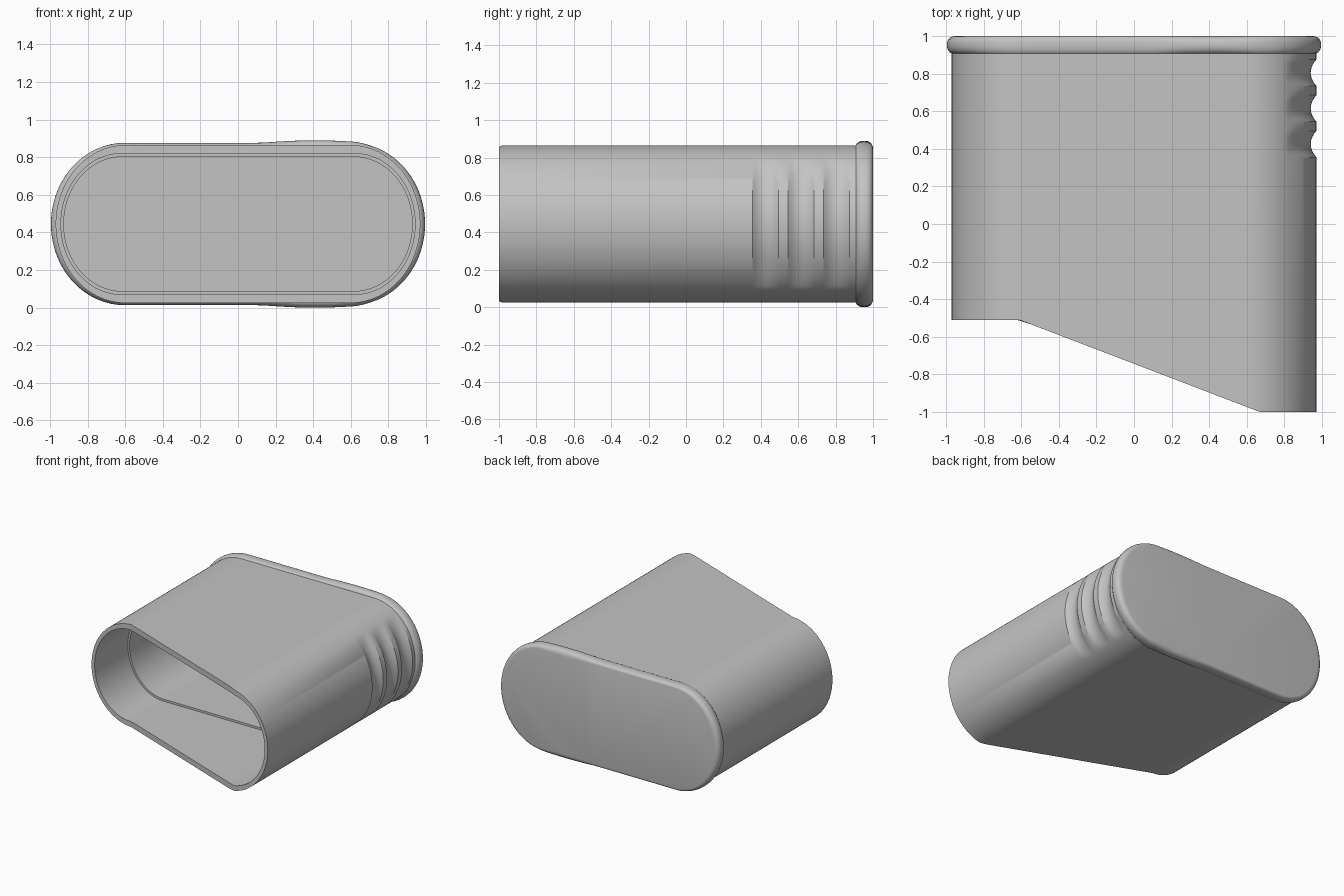
import bpy, bmesh
from math import sin, cos, pi, radians, sqrt

cube = bpy.data.objects.get("Cube")
if cube:
    bpy.data.objects.remove(cube, do_unlink=True)

MID_Z = 0.445          # height of the centre line
QUARTER = 32           # segments per rounded quarter
STRAIGHT = 24          # segments along each flat side

grey = bpy.data.materials.new("light_grey")
grey.use_nodes = True
colour = (0.55, 0.55, 0.55, 1)
grey.diffuse_color = colour
grey.node_tree.nodes["Principled BSDF"].inputs["Base Color"].default_value = colour


def outline(half_x, half_z, round_x):
    """Rounded cross-section as (x, z, normal x, normal z), anticlockwise."""
    flat = half_x - round_x
    points = []
    for side in (1, -1):
        for i in range(2 * QUARTER + 1):
            a = -pi / 2 + pi * i / (2 * QUARTER)
            nx, nz = cos(a) / round_x, sin(a) / half_z
            n = sqrt(nx * nx + nz * nz)
            points.append((side * (flat + round_x * cos(a)), side * half_z * sin(a),
                           side * nx / n, side * nz / n))
        for i in range(1, STRAIGHT):
            points.append((side * flat * (1 - 2 * i / STRAIGHT), side * half_z, 0, side))
    return points


def mouth_y(x):
    """Slanted front edge with a level step at each end."""
    t = min(max((x + 0.61) / 1.28, 0), 1)
    return -0.51 - 0.49 * t


def ring(points, y, offset=lambda p, y: 0):
    """One cross-section; y is a number or a function of x."""
    result = []
    for p in points:
        py = y(p[0]) if callable(y) else y
        d = offset(p, py)
        result.append((p[0] + d * p[2], py, MID_Z + p[1] + d * p[3]))
    return result


def loft(name, rings):
    """Skin the rings in order and close both ends."""
    bm = bmesh.new()
    loops = [[bm.verts.new(co) for co in r] for r in rings]
    for a, b in zip(loops, loops[1:]):
        for i in range(len(a)):
            j = (i + 1) % len(a)
            bm.faces.new((a[i], a[j], b[j], b[i]))
    bm.faces.new(loops[0])
    bm.faces.new(loops[-1])
    bmesh.ops.recalc_face_normals(bm, faces=bm.faces)
    mesh = bpy.data.meshes.new(name)
    bm.to_mesh(mesh)
    bm.free()
    mesh.materials.append(grey)
    obj = bpy.data.objects.new(name, mesh)
    bpy.context.collection.objects.link(obj)
    bpy.ops.object.select_all(action='DESELECT')
    obj.select_set(True)
    bpy.context.view_layer.objects.active = obj
    bpy.ops.object.shade_smooth_by_angle(angle=radians(30))
    return obj


# Finger grooves scooped out of the +x side
GROOVES = (0.425, 0.615, 0.805)
GROOVE_HALF = 0.07


def groove(p, y):
    if p[0] < 0.6:
        return 0
    fade = 1 - (p[1] / 0.345) ** 4
    if fade <= 0:
        return 0
    for c in GROOVES:
        u = (y - c) / GROOVE_HALF
        if abs(u) < 1:
            return -0.03 * fade * (1 - u * u)
    return 0


# Sleeve: inner floor, narrow bore, ledge, wide bore, mouth, outer wall
outer = outline(0.97, 0.42, 0.37)
bore = outline(0.942, 0.374, 0.32)
narrow = outline(0.927, 0.357, 0.31)
LEDGE = -0.08
rings = [ring(narrow, 0.9), ring(narrow, LEDGE), ring(bore, LEDGE),
         ring(bore, mouth_y), ring(outer, mouth_y)]
for c in GROOVES:
    for i in range(-5, 6):
        rings.append(ring(outer, c + GROOVE_HALF * i / 5, groove))
rings.append(ring(outer, 0.95))
loft("sleeve", rings)


# End rim: rounded bead, swelling into a thumb bump above and below
def swell(p):
    t = (p[0] - 0.12) / 0.58
    bump = 0.013 * sin(pi * t) if 0 < t < 1 else 0
    return 0.012 + 0.013 * p[2] ** 2 + bump


bead = ((0.905, -0.2), (0.913, 0.4), (0.925, 0.78), (0.94, 0.97), (0.955, 1.0),
        (0.97, 0.93), (0.983, 0.7), (0.993, 0.25), (0.998, -0.3), (1.0, -0.9))
loft("end_rim", [ring(outer, y, lambda p, _, f=f: f * swell(p)) for y, f in bead])
